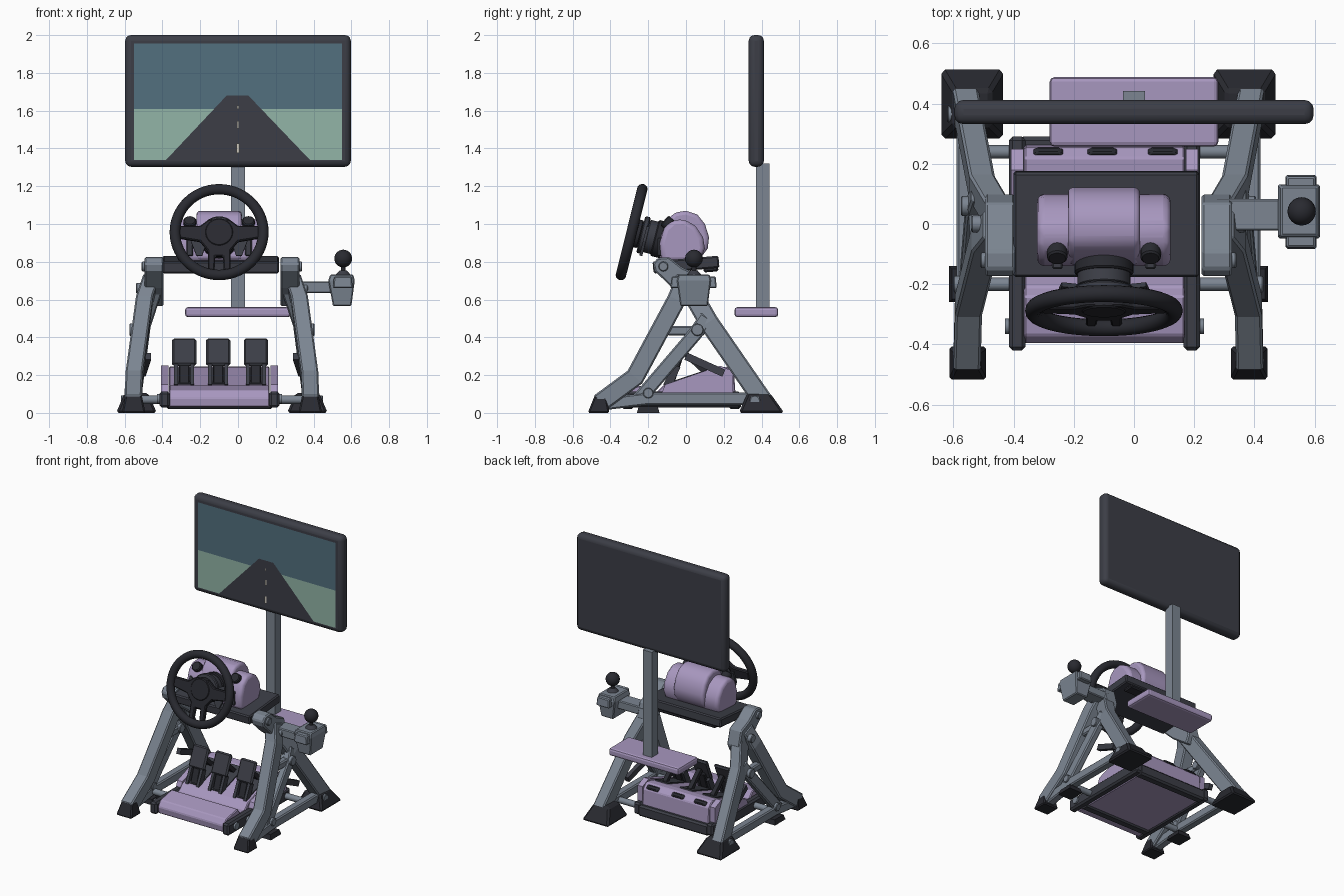
import bpy, bmesh, math
from mathutils import Matrix, Vector

if "Cube" in bpy.data.objects:
    bpy.data.objects.remove(bpy.data.objects["Cube"])

def mat(name, *c):
    m = bpy.data.materials.new(name)
    m.diffuse_color = (*c, 1)
    m.use_nodes = True
    m.node_tree.nodes["Principled BSDF"].inputs["Base Color"].default_value = m.diffuse_color
    return m

PURPLE = mat("purple", .39, .31, .52)
DARK = mat("dark", .045, .048, .062)
BLACK = mat("black", .022, .023, .03)
STEEL = mat("steel", .2, .235, .285)
SKY, GRASS, DASH = mat("sky", .085, .16, .21), mat("grass", .29, .46, .39), mat("dash", .62, .58, .5)
CX = -0.085  # centre line of the rig, off the screen's centre line

def finish(bm, name, m, bevel=0, seg=1, smooth=False, M=None):
    bmesh.ops.recalc_face_normals(bm, faces=bm.faces[:])
    me = bpy.data.meshes.new(name)
    bm.to_mesh(me)
    bm.free()
    if M is not None:
        me.transform(M)
    me.materials.append(m)
    ob = bpy.data.objects.new(name, me)
    bpy.context.collection.objects.link(ob)
    if smooth:
        me.shade_smooth()
        me.set_sharp_from_angle(angle=math.radians(35))
    if bevel:
        b = ob.modifiers.new("bevel", 'BEVEL')
        b.width, b.segments, b.limit_method = bevel, seg, 'ANGLE'
        b.angle_limit = math.radians(35)
    return ob

def loft(name, rings, m, **k):
    bm = bmesh.new()
    vs = [[bm.verts.new(p) for p in r] for r in rings]
    n = len(vs[0])
    for a, b in zip(vs, vs[1:]):
        for i in range(n):
            bm.faces.new((a[i], a[(i + 1) % n], b[(i + 1) % n], b[i]))
    bm.faces.new(vs[0])
    bm.faces.new(vs[-1])
    return finish(bm, name, m, **k)

def frustum(name, lo, hi, m, ix=0, iy=0, shift=0, **k):
    # box whose top is inset by ix, iy
    (x0, y0, z0), (x1, y1, z1) = lo, hi
    ring = lambda a, b, s, z: [(x0+a, y0+b+s, z), (x1-a, y0+b+s, z), (x1-a, y1-b+s, z), (x0+a, y1-b+s, z)]
    return loft(name, [ring(0, 0, 0, z0), ring(ix, iy, shift, z1)], m, **k)

def side_profile(name, x0, x1, yz, m, **k):
    return loft(name, [[(x, y, z) for y, z in yz] for x in (x0, x1)], m, **k)

def beam(name, pts, thick, width, m, **k):
    # rectangular bar along a path; width lies in the side plane, thick along x
    P = [Vector(p) for p in pts]
    rings = []
    for i, p in enumerate(P):
        ds = [Vector((0, *(b - a).yz)).normalized() for a, b in zip(P, P[1:])][max(i-1, 0):i+1]
        t = sum(ds, Vector()).normalized()
        n = Vector((0, -t.z, t.y)) * (width / 2 / max(t.dot(ds[0]), .5))
        h = Vector((thick / 2, 0, 0))
        rings.append([p+h+n, p-h+n, p-h-n, p+h-n])
    return loft(name, rings, m, **k)

def cyl(name, a, b, r, m, r2=None, n=24, **k):
    a, b = Vector(a), Vector(b)
    bm = bmesh.new()
    bmesh.ops.create_cone(bm, cap_ends=True, segments=n, radius1=r, radius2=r if r2 is None else r2, depth=(b-a).length)
    M = Matrix.Translation((a+b)/2) @ (b-a).to_track_quat('Z', 'Y').to_matrix().to_4x4()
    bmesh.ops.transform(bm, matrix=k.pop('W', Matrix()) @ M, verts=bm.verts[:])
    return finish(bm, name, m, smooth=True, **k)

def card(name, xz, y, m):
    bm = bmesh.new()
    bm.faces.new([bm.verts.new((x, y, z)) for x, z in xz])
    ob = finish(bm, name, m)
    if ob.data.polygons[0].normal.y > 0:
        ob.data.flip_normals()

# Screen, its picture, post and shelf
frustum("screen_body", (-.597, .332, 1.303), (.597, .412, 2), DARK, bevel=.03, seg=3, smooth=True)
card("screen_sky", [(-.55, 1.61), (.55, 1.61), (.55, 1.955), (-.55, 1.955)], .329, SKY)
card("screen_grass", [(-.55, 1.34), (.55, 1.34), (.55, 1.61), (-.55, 1.61)], .329, GRASS)
card("screen_road", [(-.38, 1.34), (.38, 1.34), (.055, 1.68), (-.06, 1.68)], .325, DARK)
for z0, z1, w in ((1.375, 1.425, .008), (1.505, 1.545, .006), (1.61, 1.628, .004)):
    card("road_dash", [(-w, z0), (w, z0), (w, z1), (-w, z1)], .317, DASH)
frustum("screen_post", (-.036, .37, .55), (.036, .442, 1.32), STEEL)
frustum("rear_shelf", (-.28, .257, .507), (.28, .488, .56), PURPLE, bevel=.015, seg=2)

# Steering wheel, built flat then tilted
W = Matrix.Translation((-.1, -.288, .957)) @ Matrix.Rotation(math.radians(76), 4, 'X')
bpy.ops.mesh.primitive_torus_add(major_radius=.234, minor_radius=.028, major_segments=56, minor_segments=14)
rim = bpy.context.object
rim.name = "wheel_rim"
rim.data.transform(W)
rim.data.materials.append(BLACK)
rim.data.shade_smooth()
half = [(.055, .07), (.1, .035), (.22, .035), (.22, -.03), (.1, -.05), (.06, -.1), (.06, -.215), (.025, -.215), (.02, -.13)]
outline = half + [(-x, y) for x, y in reversed(half)]
loft("wheel_spokes", [[(x, y, z) for x, y in outline] for z in (-.028, .002)], BLACK, bevel=.006, M=W)
for nm, z0, z1, r, m in (("wheel_hub", -.05, .006, .075, BLACK), ("column_flange", -.08, -.05, .1, DARK),
                         ("column", -.135, -.08, .088, DARK), ("column_collar", -.19, -.125, .098, BLACK)):
    cyl(nm, (0, 0, z0), (0, 0, z1), r, m, n=32, W=W, bevel=.006)
for s in (-1, 1):
    loft("shift_paddle", [[(s*.05, .01, z), (s*.14, .05, z), (s*.15, -.03, z), (s*.12, -.11, z), (s*.09, -.11, z)]
                          for z in (-.085, -.07)], DARK, M=W)

# Motor housing with clamp knobs
side = [(-.13, .8), (-.14, .9), (-.115, .98), (-.07, 1.02), (-.01, 1.025), (.05, .99), (.09, .93), (.1, .87), (.07, .8)]
hump = [(-.14, .81), (-.135, .93), (-.1, 1.02), (-.06, 1.06), (0, 1.07), (.06, 1.05), (.1, 1), (.122, .93), (.115, .87), (.07, .81)]
side_profile("motor_housing", -.322, .122, side, PURPLE, bevel=.025, seg=3, smooth=True)
side_profile("motor_hump", -.22, .02, hump, PURPLE, bevel=.02, seg=3, smooth=True)
for s in (-1, 1):
    x = -.1 + s * .155
    cyl("clamp_knob", (x, -.07, .98), (x, -.115, 1.02), .034, BLACK, n=16, bevel=.006)
    frustum("clamp_slot", (x-.018, -.15, .83), (x+.018, -.1, .93), DARK, bevel=.006)

# Table plate, tilted slightly up at the back
T = Matrix.Translation((-.092, 0, .785)) @ Matrix.Rotation(math.radians(5), 4, 'X')
frustum("table_plate", (-.308, -.175, -.032), (.308, .175, .032), DARK, bevel=.008, M=T)
frustum("table_rear_lip", (-.26, .09, -.05), (.26, .168, -.02), BLACK, bevel=.008, M=T)

# Side frames
for s in (-1, 1):
    X = lambda d: CX + s * d
    P = lambda d, y, z: (X(d), y, z)
    xs = lambda a, b: sorted((X(a), X(b)))
    k = dict(bevel=.008)
    beam("front_leg", [P(.47, -.46, .05), P(.465, -.27, .19), P(.41, -.05, .6), P(.37, .0, .72)], .09, .1, STEEL, **k)
    beam("rear_leg", [P(.35, .0, .69), P(.42, .12, .48), P(.475, .41, .06)], .085, .105, STEEL, **k)
    beam("diagonal_brace", [P(.475, -.25, .07), P(.45, .05, .42), P(.43, .11, .51)], .05, .075, STEEL, **k)
    beam("bottom_rail", [P(.47, -.45, .045), P(.475, -.2, .075), P(.475, .36, .075)], .06, .065, STEEL, **k)
    beam("cross_brace", [P(.435, -.1, .435), P(.44, .1, .435)], .05, .05, STEEL, **k)
    beam("inner_strut", [P(.39, .0, .3), P(.42, .2, .21)], .03, .04, DARK)
    a, b = xs(.31, .41)
    side_profile("top_bracket", a, b, [(-.175, .79), (-.165, .75), (-.07, .66), (.07, .56), (.1, .62), (.07, .73), (-.02, .77), (-.09, .825), (-.15, .82)], STEEL, **k)
    # Feet
    a, b = xs(.405, .53)
    frustum("front_foot", (a, -.52, 0), (b, -.405, .095), BLACK, ix=.02, iy=.028, shift=.01, **k)
    a, b = xs(.345, .56)
    frustum("rear_foot", (a, .28, 0), (b, .52, .105), BLACK, ix=.045, iy=.06, shift=-.015, bevel=.012)
    a, b = xs(.42, .53)
    frustum("middle_pad", (a, -.26, 0), (b, -.14, .035), BLACK, ix=.01, iy=.01)
    # Bolts and link to the pedal base
    for d0, d1, y, z, r in ((.44, .515, -.2, .105, .028), (.40, .49, .06, .44, .033), (.36, .455, -.0, .66, .028),
                            (.36, .425, -.12, .775, .026), (.46, .535, .365, .065, .028)):
        cyl("frame_bolt", P(d0, y, z), P(d1, y, z), r, STEEL, n=12, bevel=.004)
    for y in (-.2, .24):
        cyl("base_link", P(.3, y, .07), P(.47, y, .07), .022, STEEL, n=12)

# Pedal base
side_profile("pedal_base", -.365, .168, [(-.39, .03), (-.397, .08), (-.37, .12), (-.24, .145), (-.21, .105), (-.16, .105),
             (-.12, .145), (.17, .24), (.22, .245), (.255, .21), (.262, .1), (.26, .03)], PURPLE, bevel=.006)
for s in (-1, 1):
    x = -.098 + s * .29
    beam("base_side_rail", [(x, -.42, .07), (x, .29, .07)], .055, .085, DARK, bevel=.012)
    side_profile("tray_cheek", x-.02, x+.02, [(-.13, .1), (-.11, .15), (.18, .25), (.25, .22), (.25, .1)], PURPLE)
    cyl("rail_bolt", (x, -.34, .075), (x + s*.04, -.34, .075), .026, STEEL, n=12)
for y in (-.31, .255):
    frustum("base_cross_bar", (-.38, y-.03, .02), (.185, y+.035, .1 if y > 0 else .06), DARK, bevel=.012)

# Pedals
for x in (-.285, -.105, .095):
    beam("pedal_channel", [(x, -.1, .14), (x, .15, .224)], .1, .035, DARK)
    beam("pedal_face", [(x, -.065, .25), (x, -.005, .392)], .128, .026, DARK, bevel=.01)
    beam("pedal_stem", [(x, -.09, .13), (x, -.035, .29)], .055, .035, BLACK, bevel=.005)
    beam("pedal_strut", [(x, -.01, .32), (x, .12, .2)], .03, .03, BLACK)
    for s in (-1, 1):
        beam("pedal_hinge", [(x + s*.043, -.1, .14), (x + s*.043, -.05, .25)], .02, .045, DARK)
    # rear vent
    ob = frustum("rear_vent", (x-.058, -.018, -.008), (x+.058, .018, .01), BLACK, ix=.02, iy=.004, bevel=.006,
                 M=Matrix.Translation((0, .24, .225)) @ Matrix.Rotation(math.radians(-45), 4, 'X'))

# Gear shifter on its side arm
frustum("shifter_arm", (.27, -.022, .635), (.5, .083, .695), STEEL, bevel=.006)
loft("shifter_box", [[(x0, y0, z), (x1, y0, z), (x1, y1, z), (x0, y1, z)] for x0, x1, y0, y1, z in
     ((.503, .6, -.03, .115, .565), (.478, .618, -.048, .132, .70), (.488, .61, -.04, .125, .732))], STEEL, bevel=.006)
for y0, y1 in ((-.083, -.03), (.11, .163)):
    frustum("shifter_wing", (.503, y0, .66), (.607, y1, .722), STEEL, ix=.005, iy=.006, bevel=.006)
cyl("shifter_boot", (.557, .042, .725), (.557, .042, .755), .045, DARK, r2=.018)
cyl("shifter_stick", (.557, .042, .74), (.557, .042, .79), .013, BLACK, n=12)
bm = bmesh.new()
bmesh.ops.create_uvsphere(bm, u_segments=24, v_segments=14, radius=.047)
finish(bm, "shifter_ball", BLACK, smooth=True, M=Matrix.Translation((.557, .042, .817)))
